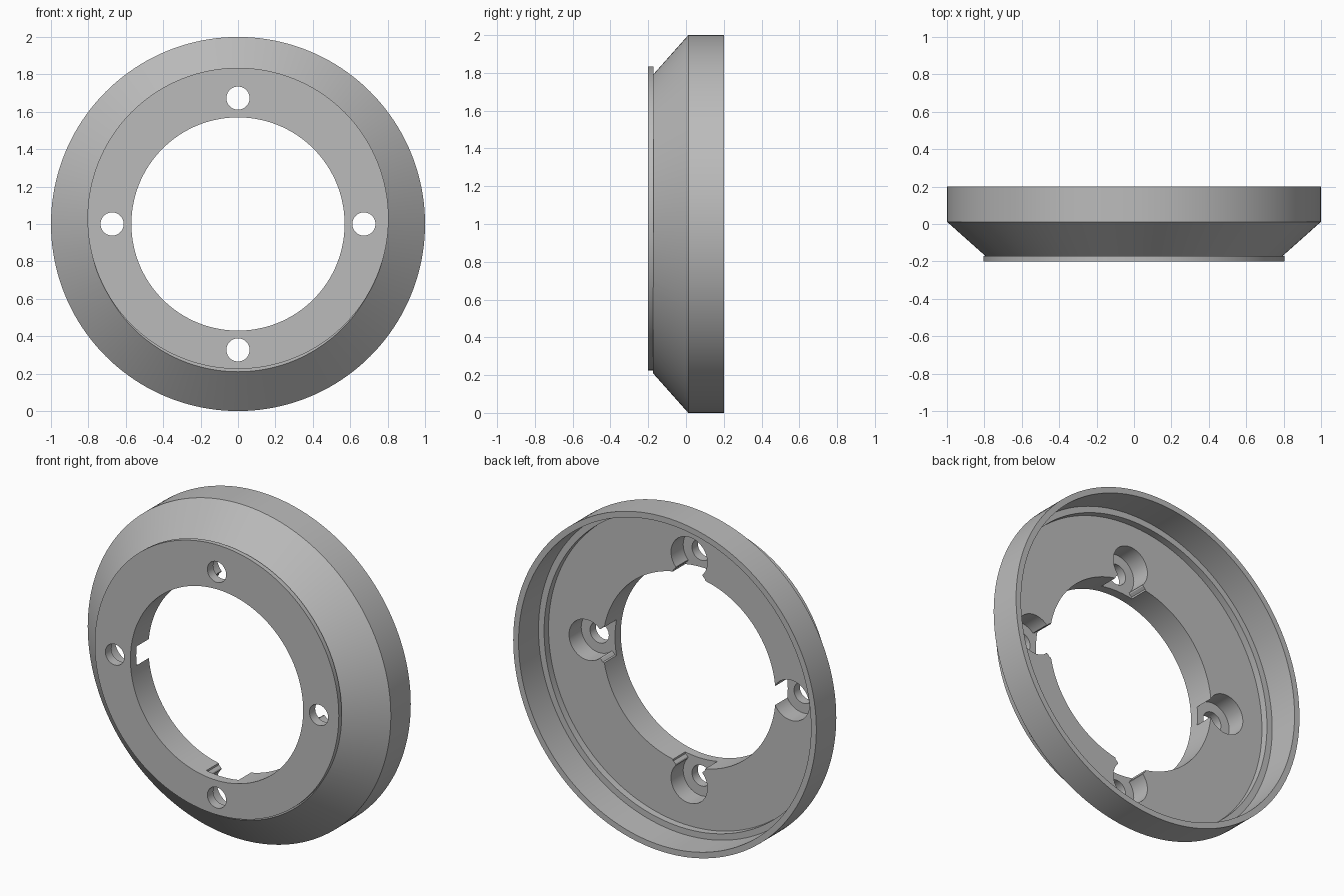
import bpy, bmesh, math
from mathutils import Matrix

if "Cube" in bpy.data.objects:
    bpy.data.objects.remove(bpy.data.objects["Cube"])

SEG = 160
grey = bpy.data.materials.new("plain grey")
grey.diffuse_color = (0.5, 0.5, 0.5, 1)
grey.use_nodes = True
grey.node_tree.nodes["Principled BSDF"].inputs["Base Color"].default_value = grey.diffuse_color


def make_object(name, bm):
    bmesh.ops.recalc_face_normals(bm, faces=bm.faces)
    mesh = bpy.data.meshes.new(name)
    bm.to_mesh(mesh)
    bm.free()
    mesh.materials.append(grey)
    ob = bpy.data.objects.new(name, mesh)
    bpy.context.collection.objects.link(ob)
    return ob


def revolve(name, profile, cx=0, cz=1, seg=SEG):
    """Solid turned around the y axis from (radius, y) points; closed by end caps."""
    bm = bmesh.new()
    rings = []
    for r, y in profile:
        rings.append([bm.verts.new((cx + r * math.cos(a), y, cz + r * math.sin(a)))
                      for a in (2 * math.pi * i / seg for i in range(seg))])
    for lo, hi in zip(rings, rings[1:]):
        for i in range(seg):
            j = (i + 1) % seg
            bm.faces.new((lo[i], lo[j], hi[j], hi[i]))
    bm.faces.new(rings[0])
    bm.faces.new(rings[-1])
    return make_object(name, bm)


def slot(name, angle):
    """Flared opening between a screw recess and the bore."""
    half = [(0.50, 0.115), (0.57, 0.105), (0.583, 0.09), (0.60, 0.085), (0.66, 0.085)]
    outline = half + [(x, -z) for x, z in reversed(half)]
    bm = bmesh.new()
    face = bm.faces.new([bm.verts.new((x, -0.145, z)) for x, z in outline])
    top = bmesh.ops.extrude_face_region(bm, geom=[face])["geom"]
    bmesh.ops.translate(bm, vec=(0, 0.3, 0),
                        verts=[v for v in top if isinstance(v, bmesh.types.BMVert)])
    bm.transform(Matrix.Translation((0, 0, 1)) @ Matrix.Rotation(angle, 4, 'Y'))
    return make_object(name, bm)


# Dished ring: tapered front, straight rim, stepped recess in the back
ring = revolve("ring_body", [(0.79, -0.175), (1.0, 0.012), (1.0, 0.2), (0.965, 0.2),
                             (0.965, 0.012), (0.928, 0.012), (0.928, -0.03)])
# Thin front flange, set slightly high
flange = revolve("front_flange", [(0.805, -0.2), (0.805, -0.172)], cz=1.03)

# Bore, screw holes, recesses and slots
cuts = [revolve("bore_cutter", [(0.57, -0.4), (0.57, 0.4)])]
for k in range(4):
    a = k * math.pi / 2
    x, z = 0.673 * math.cos(a), 1 - 0.673 * math.sin(a)
    cuts.append(revolve("screw_hole_cutter", [(0.062, -0.4), (0.062, 0.4)], x, z, 48))
    cuts.append(revolve("recess_cutter", [(0.12, -0.145), (0.12, 0.155)], x, z, 64))
    cuts.append(slot("slot_cutter", a))

for tool in [flange] + cuts:
    mod = ring.modifiers.new(tool.name, 'BOOLEAN')
    mod.operation = 'UNION' if tool is flange else 'DIFFERENCE'
    mod.solver = 'EXACT'
    mod.object = tool

# Bake the cuts, then remove the helpers
bpy.context.view_layer.update()
final = bpy.data.meshes.new_from_object(ring.evaluated_get(bpy.context.evaluated_depsgraph_get()))
ring.modifiers.clear()
ring.data = final
for tool in [flange] + cuts:
    bpy.data.objects.remove(tool)

bpy.ops.object.select_all(action='DESELECT')
ring.select_set(True)
bpy.context.view_layer.objects.active = ring
bpy.ops.object.shade_smooth_by_angle(angle=math.radians(25))
